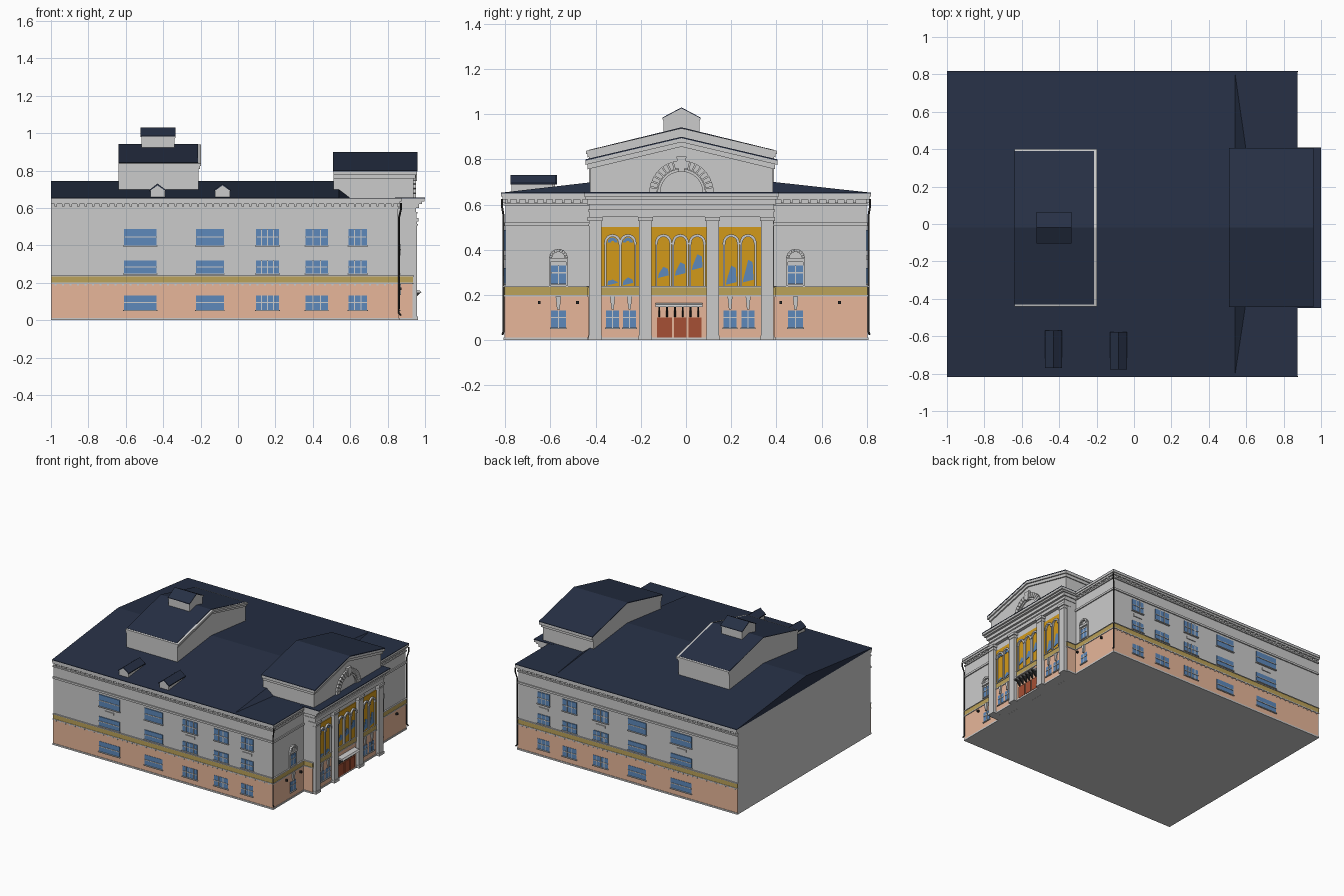
import bpy, bmesh, math

if "Cube" in bpy.data.objects:
    bpy.data.objects.remove(bpy.data.objects["Cube"])

CY = -0.02  # axis of symmetry of portico and roof ridge


def mat(name, r, g, b):
    m = bpy.data.materials.new(name)
    m.diffuse_color = (r, g, b, 1)
    m.use_nodes = True
    m.node_tree.nodes["Principled BSDF"].inputs["Base Color"].default_value = m.diffuse_color
    return m


ROOF = mat("roof_navy", 0.02, 0.03, 0.06)
ORANGE = mat("peach_wall", 0.80, 0.47, 0.32)
OCHRE = mat("ochre_band", 0.50, 0.36, 0.10)
YELLOW = mat("yellow_panel", 0.65, 0.32, 0.01)
BLUE = mat("window_blue", 0.11, 0.25, 0.50)
RED = mat("door_red", 0.38, 0.08, 0.035)
DARK = mat("dark_metal", 0.02, 0.02, 0.02)


class Part:
    """Collects simple solids into one named object."""

    def __init__(self, name, material=None):
        self.name, self.material, self.bm = name, material, bmesh.new()

    def prism(self, pts, a, b, axis="x"):
        def place(p, d):
            return {"x": (d, p[0], p[1]), "y": (p[0], d, p[1]), "z": (p[0], p[1], d)}[axis]
        va = [self.bm.verts.new(place(p, a)) for p in pts]
        vb = [self.bm.verts.new(place(p, b)) for p in pts]
        self.bm.faces.new(va)
        self.bm.faces.new(vb[::-1])
        for i in range(len(pts)):
            j = (i + 1) % len(pts)
            self.bm.faces.new((va[j], va[i], vb[i], vb[j]))

    def box(self, x0, x1, y0, y1, z0, z1):
        self.prism([(x0, y0), (x1, y0), (x1, y1), (x0, y1)], z0, z1, "z")

    def chevron(self, hw, ze, zp, t, a, b):
        self.prism([(CY - hw, ze - t), (CY - hw, ze), (CY, zp)]
                   + [(CY + hw, ze), (CY + hw, ze - t), (CY, zp - t)], a, b)

    def arch(self, cy, cz, r0, r1, n, a, b, gap=0.0):
        for i in range(n):
            t0, t1 = [math.pi * (i + k) / n for k in (gap / 2, 1 - gap / 2)]
            self.prism([(cy + r * math.cos(t), cz + r * math.sin(t))
                        for r, t in ((r0, t0), (r1, t0), (r1, t1), (r0, t1))], a, b)

    def wall_box(self, side, depth, u0, u1, z0, z1):
        """Box on a wall: side is 'left', 'right', 'wing' or 'portico'."""
        if side in ("left", "right"):
            s = -1 if side == "left" else 1
            ya, yb = sorted((s * 0.79, s * (0.80 + depth)))
            self.box(u0, u1, ya, yb, z0, z1)
        else:
            x = 0.855 if side == "wing" else 0.93
            self.box(x - 0.01, x + depth, u0, u1, z0, z1)

    def done(self):
        bmesh.ops.recalc_face_normals(self.bm, faces=self.bm.faces)
        me = bpy.data.meshes.new(self.name)
        self.bm.to_mesh(me)
        self.bm.free()
        if self.material:
            me.materials.append(self.material)
        bpy.context.collection.objects.link(bpy.data.objects.new(self.name, me))


def layer(name, e, z0, z1, material=None, back=-1.0):
    """Horizontal course wrapping the main block and the portico."""
    p = Part(name, material)
    p.box(back, 0.855 + e, -0.80 - e, 0.80 + e, z0, z1)
    if z1 < 0.5:
        p.box(0.8, 0.93 + e, CY - 0.41 - e, CY + 0.41 + e, z0 + 0.0003, z1 - 0.0003)
    p.done()


# Main walls and horizontal courses
layer("main_block", 0, 0, 0.65)
p = Part("portico_block")
p.box(0.8, 0.93, CY - 0.41, CY + 0.41, 0.001, 0.64)
p.done()
layer("plinth", 0.008, 0, 0.012)
layer("lower_wall", 0.004, 0.012, 0.195, ORANGE, -0.998)
layer("lower_ledge", 0.009, 0.193, 0.2)
layer("ochre_course", 0.006, 0.2, 0.234, OCHRE, -0.998)
layer("upper_ledge", 0.010, 0.234, 0.239)
layer("string_course", 0.008, 0.505, 0.52)
layer("lower_cornice", 0.008, 0.595, 0.605)
layer("middle_cornice", 0.012, 0.622, 0.635)
layer("upper_cornice", 0.018, 0.635, 0.65)

# Cornice dentils along both sides and the front wings
p = Part("cornice_dentils")
for i in range(46):
    x = -0.98 + i * 0.04
    for side in ("left", "right"):
        p.wall_box(side, 0.010, x, x + 0.012, 0.607, 0.622)
        p.wall_box(side, 0.008, x, x + 0.010, 0.185, 0.193)
for i in range(9):
    for y in (-0.79 + i * 0.04, 0.42 + i * 0.04):
        p.wall_box("wing", 0.010, y, y + 0.012, 0.607, 0.622)
p.done()

# Main roof: gable at the back, steep hip toward the front, flat strip over the wings
p = Part("flat_roof_strip", ROOF)
p.box(-1, 0.873, -0.818, 0.818, 0.65, 0.654)
p.done()
p = Part("main_roof", ROOF)
e0, e1, r0, f0, f1, r1, tip = [p.bm.verts.new(c) for c in (
    (-1, -0.815, 0.653), (-1, 0.815, 0.653), (-1, CY, 0.745), (0.54, -0.815, 0.653),
    (0.54, 0.815, 0.653), (0.54, CY, 0.745), (0.66, CY, 0.653))]
for f in ((e0, r0, e1), (e0, f0, r1, r0), (e1, r0, r1, f1), (f0, tip, r1), (tip, f1, r1), (e0, e1, f1, tip, f0)):
    p.bm.faces.new(f)
p.done()


# Raised gabled blocks on the roof
def gabled_block(name, x0, x1, hw, zb, ze, zp, lip, t, rx0, rx1, rhw):
    w = Part(name + "_walls")
    w.prism([(CY - hw, zb), (CY + hw, zb), (CY + hw, ze - t), (CY, zp - t), (CY - hw, ze - t)], x0, x1)
    w.done()
    c = Part(name + "_raking_cornice")
    c.chevron(hw + lip, ze - 0.004, zp - 0.004, t * 0.5, x0, x1 + lip)
    c.chevron(hw + lip * 0.5, ze - t * 0.5, zp - t * 0.5, t * 0.6, x0, x1 + lip * 0.5)
    c.done()
    r = Part(name + "_roof", ROOF)
    r.chevron(rhw, ze, zp, 0.006, rx0, rx1)
    r.done()


gabled_block("rear_block", -0.64, -0.21, 0.41, 0.64, 0.842, 0.942, 0.012, 0.03, -0.64, -0.215, 0.41)
gabled_block("pediment_block", 0.51, 0.938, 0.405, 0.62, 0.80, 0.90, 0.02, 0.04, 0.508, 0.96, 0.425)
gabled_block("roof_turret", -0.515, -0.34, 0.08, 0.88, 0.985, 1.03, 0.005, 0.012, -0.52, -0.335, 0.085)

# Dormers on the front slope
walls, roofs = Part("dormer_walls"), Part("dormer_roofs", ROOF)
for x, y in ((-0.43, -0.77), (-0.083, -0.778)):
    walls.prism([(x - 0.039, 0.65), (x + 0.039, 0.65), (x + 0.039, 0.695), (x, 0.72), (x - 0.039, 0.695)],
                y + 0.005, y + 0.19, "y")
    roofs.prism([(x - 0.046, 0.688), (x - 0.046, 0.695), (x, 0.73), (x + 0.046, 0.695), (x + 0.046, 0.688),
                 (x, 0.72)], y, y + 0.2, "y")
walls.done()
roofs.done()

# Windows with glazing bars
glass, bars = Part("window_glass", BLUE), Part("window_bars")


def window(side, u0, u1, z0, z1, nv, zfrac):
    glass.wall_box(side, 0.006, u0, u1, z0, z1)
    for i in range(1, nv + 1):
        u = u0 + (u1 - u0) * i / (nv + 1)
        bars.wall_box(side, 0.009, u - 0.0025, u + 0.0025, z0, z1)
    z = z0 + (z1 - z0) * zfrac
    bars.wall_box(side, 0.0095, u0, u1, z - 0.003, z + 0.003)
    bars.wall_box(side, 0.013, u0 - 0.004, u1 + 0.004, z0 - 0.006, z0)


vents = Part("wall_vents")
for side in ("left", "right"):
    for u0, u1, nv in ((-0.61, -0.435, 0), (-0.225, -0.075, 0), (0.095, 0.22, 3), (0.36, 0.48, 2), (0.59, 0.69, 2)):
        for z0, z1 in ((0.055, 0.132), (0.25, 0.32), (0.40, 0.488)):
            window(side, u0, u1, z0, z1, nv, 0.5)
    for u in (-0.525, 0.157, 0.64):
        vents.wall_box(side, 0.006, u - 0.038, u + 0.038, 0.357, 0.374)
vents.done()
corbels, heads = Part("window_corbels"), Part("wing_window_arches")
for y in (CY - 0.545, CY + 0.505):
    window("wing", y - 0.033, y + 0.033, 0.055, 0.13, 1, 0.6)
    window("wing", y - 0.033, y + 0.033, 0.25, 0.33, 1, 0.6)
    heads.arch(y, 0.362, 0.028, 0.042, 9, 0.85, 0.872, 0.1)
    heads.arch(y, 0.362, 0.0, 0.024, 8, 0.85, 0.861)
    heads.wall_box("wing", 0.014, y - 0.042, y + 0.042, 0.345, 0.362)
    for s in (-1, 1):
        heads.wall_box("wing", 0.010, y + s * 0.038 - 0.004, y + s * 0.038 + 0.004, 0.24, 0.345)
    corbels.prism([(y - 0.006, 0.135), (y + 0.006, 0.135), (y + 0.012, 0.193), (y - 0.012, 0.193)], 0.85, 0.872)
for y in (-0.325, -0.25, 0.195, 0.275):
    window("portico", y - 0.029, y + 0.029, 0.055, 0.13, 1, 0.6)
    corbels.prism([(y - 0.005, 0.135), (y + 0.005, 0.135), (y + 0.011, 0.193), (y - 0.011, 0.193)], 0.92, 0.945)
for part in (glass, bars, corbels, heads):
    part.done()

# Pilasters with bases and stepped capitals
p = Part("pilasters")
for y in (-0.402, -0.18, 0.118, 0.36):
    p.box(0.90, 0.958, y - 0.027, y + 0.027, 0, 0.54)
    p.box(0.90, 0.963, y - 0.03, y + 0.03, 0, 0.02)
    p.box(0.90, 0.962, y - 0.029, y + 0.029, 0.505, 0.515)
    p.box(0.90, 0.966, y - 0.033, y + 0.033, 0.527, 0.545)
p.done()

# Entablature above the pilasters
p = Part("portico_entablature")
for x, e, z0, z1 in ((0.955, 0, 0.545, 0.57), (0.96, 0.004, 0.57, 0.578), (0.952, 0, 0.578, 0.60),
                     (0.968, 0.008, 0.60, 0.622), (0.985, 0.015, 0.622, 0.634), (0.998, 0.02, 0.634, 0.65)):
    p.box(0.84, x, CY - 0.41 - e, CY + 0.41 + e, z0, z1)
p.done()
p = Part("entablature_cover", ROOF)
p.box(0.84, 1.0, CY - 0.43, CY + 0.43, 0.65, 0.655)
p.done()

# Yellow bays with arched surrounds and slivers of blue glass
p = Part("yellow_bays", YELLOW)
for y0, y1 in ((-0.375, -0.207), (-0.153, 0.091), (0.145, 0.333)):
    p.box(0.92, 0.935, y0, y1, 0.239, 0.50)
p.done()
p, g = Part("bay_arches"), Part("bay_glass", BLUE)
for y, lo, hi in ((-0.325, 0.242, 0.258), (-0.257, 0.242, 0.268), (-0.10, 0.275, 0.315), (-0.025, 0.285, 0.335),
                  (0.05, 0.31, 0.37), (0.2, 0.245, 0.32), (0.275, 0.255, 0.345)):
    p.arch(y, 0.432, 0.025, 0.037, 10, 0.92, 0.948)
    for s in (-1, 1):
        p.box(0.92, 0.944, y + s * 0.032 - 0.004, y + s * 0.032 + 0.004, 0.239, 0.425)
        p.box(0.92, 0.949, y + s * 0.032 - 0.006, y + s * 0.032 + 0.006, 0.423, 0.432)
    g.prism([(y - 0.024, lo), (y + 0.024, lo + 0.012), (y + 0.02, hi), (y, hi + 0.01), (y - 0.02, lo + 0.02)],
            0.93, 0.938)
for y in (-0.325, -0.257):
    g.arch(y, 0.432, 0.008, 0.022, 8, 0.93, 0.938)
p.done()
g.done()

# Voussoir fan arch in the pediment
p = Part("pediment_arch")
p.arch(CY, 0.652, 0.108, 0.143, 17, 0.93, 0.952, 0.18)
p.arch(CY, 0.652, 0.094, 0.106, 24, 0.93, 0.947)
p.prism([(CY - 0.012, 0.745), (CY + 0.012, 0.745), (CY + 0.022, 0.812), (CY - 0.022, 0.812)], 0.93, 0.957)
p.done()

# Entrance doors, canopy, brackets and lamps
p = Part("entrance_doors", RED)
for y0, y1 in ((-0.128, -0.062), (-0.054, 0.003), (0.012, 0.068)):
    p.box(0.92, 0.94, y0, y1, 0.012, 0.10)
p.done()
p = Part("entrance_canopy")
p.prism([(0.92, 0.166), (0.972, 0.158), (0.982, 0.146), (0.92, 0.146)], -0.135, 0.072, "y")
p.done()
p = Part("canopy_brackets", DARK)
for i in range(6):
    y = -0.118 + i * 0.0345
    p.prism([(0.93, 0.10), (0.942, 0.11), (0.975, 0.146), (0.93, 0.146)], y - 0.004, y + 0.004, "y")
p.done()
p = Part("wall_lamps", DARK)
for y in (-0.65, -0.48, 0.42, 0.68):
    p.wall_box("wing", 0.02, y - 0.006, y + 0.006, 0.160, 0.174)
p.done()

# Downpipes on the front corners
cu = bpy.data.curves.new("downpipes", "CURVE")
cu.dimensions, cu.bevel_depth, cu.bevel_resolution, cu.use_fill_caps = "3D", 0.005, 1, True
for s in (-1, 1):
    path = [(0.872, 0.815, 0.625), (0.872, 0.815, 0.595), (0.86, 0.807, 0.545), (0.86, 0.807, 0.04), (0.87, 0.812, 0.025)]
    sp = cu.splines.new("POLY")
    sp.points.add(len(path) - 1)
    for pt, (x, y, z) in zip(sp.points, path):
        pt.co = (x, s * y, z, 1)
cu.materials.append(DARK)
ob = bpy.data.objects.new("downpipes", cu)
bpy.context.collection.objects.link(ob)
bpy.context.view_layer.objects.active = ob
ob.select_set(True)
bpy.ops.object.convert(target="MESH")
